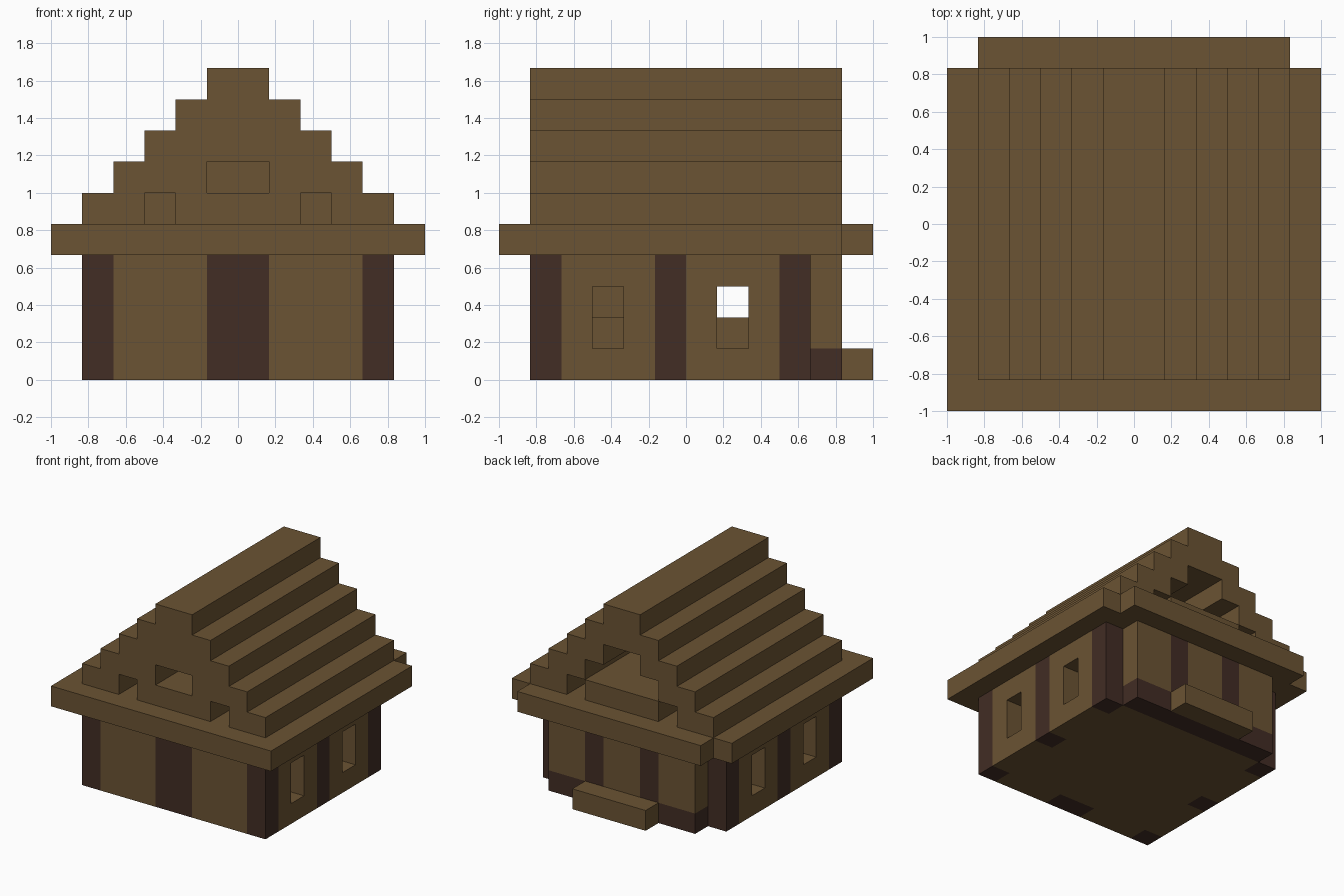
import bpy, bmesh

U = 1 / 6  # one building block

cube = bpy.data.objects.get("Cube")
if cube:
    bpy.data.objects.remove(cube, do_unlink=True)


def material(name, rgb):
    m = bpy.data.materials.new(name)
    m.use_nodes = True
    m.diffuse_color = (*rgb, 1)
    bsdf = next(n for n in m.node_tree.nodes if n.type == 'BSDF_PRINCIPLED')
    bsdf.inputs["Base Color"].default_value = (*rgb, 1)
    bsdf.inputs["Roughness"].default_value = 0.9
    return m


PLANK = material("plank brown", (0.147, 0.087, 0.033))
LOG = material("dark log", (0.054, 0.026, 0.018))


def prism(name, outline, axis, lo, hi, mat):
    """Extrude an outline, given in blocks, along y or z."""
    bm = bmesh.new()

    def place(a, b, t):
        return (a * U, t * U, b * U) if axis == 'y' else (a * U, b * U, t * U)

    face = bm.faces.new([bm.verts.new(place(a, b, lo)) for a, b in outline])
    ext = bmesh.ops.extrude_face_region(bm, geom=[face])
    shift = [p - q for p, q in zip(place(0, 0, hi), place(0, 0, lo))]
    bmesh.ops.translate(bm, vec=shift, verts=[v for v in ext["geom"] if isinstance(v, bmesh.types.BMVert)])
    bmesh.ops.recalc_face_normals(bm, faces=bm.faces)
    me = bpy.data.meshes.new(name)
    bm.to_mesh(me)
    bm.free()
    me.materials.append(mat)
    ob = bpy.data.objects.new(name, me)
    bpy.context.collection.objects.link(ob)
    return ob


def box(name, x, y, z, mat):
    (x0, x1), (y0, y1) = sorted(x), sorted(y)
    return prism(name, [(x0, y0), (x1, y0), (x1, y1), (x0, y1)], 'z', *z, mat)


def cut(target, x, y, z):
    cutter = box("cutter", x, y, z, PLANK)
    mod = target.modifiers.new("opening", 'BOOLEAN')
    mod.operation, mod.solver, mod.object = 'DIFFERENCE', 'EXACT', cutter
    bpy.context.view_layer.objects.active = target
    bpy.ops.object.modifier_apply(modifier=mod.name)
    bpy.data.objects.remove(cutter, do_unlink=True)


# Floor and middle front post
box("floor", (-4, 4), (-4, 4), (0, 1), PLANK)
box("front_middle_post", (-1, 1), (-5, -4), (0, 4), LOG)

# Side walls, posts and windows, mirrored left and right
for s, side in ((1, "left"), (-1, "right")):
    outer = (4 * s, 5 * s)
    for y, label in ((-5, "front"), (-1, "middle"), (3, "back")):
        box(f"{side}_{label}_post", outer, (y, y + 1), (0, 4), LOG)
    for y, label in ((-4, "front"), (0, "back")):
        wall = box(f"{side}_{label}_wall", outer, (y, y + 3), (0, 4), PLANK)
        cut(wall, (3.5 * s, 5.5 * s), (y + 1, y + 2), (1, 3))
    box(f"front_{side}_wall", (s, 4 * s), (-5, -4), (0, 4), PLANK)
    box(f"back_{side}_wall", (2 * s, 4 * s), (4, 5), (1, 4), PLANK)
    box(f"back_{side}_post", (s, 2 * s), (4, 5), (1, 4), LOG)

# Back entrance: sill, middle panel and step
box("back_sill", (-4, 4), (4, 5), (0, 1), LOG)
box("back_panel", (-1, 1), (4, 5), (1, 4), PLANK)
box("back_step", (-2, 2), (5, 6), (0, 1), PLANK)

# Inside furniture
box("bench", (-1, 1), (-3, 2), (1, 2), PLANK)
box("shelf", (-2, -1), (-3, -2), (1, 3), PLANK)

# Eaves slab, notched at the back corners
right_half = [(6, -6), (6, 5), (5, 5), (5, 6)]
prism("eaves", right_half + [(-x, y) for x, y in reversed(right_half)], 'z', 4, 5, PLANK)

# Stepped roof
steps = []
for k in range(5):
    steps += [(5 - k, 5 + k), (5 - k, 6 + k)]
roof = prism("stepped_roof", steps + [(-x, z) for x, z in reversed(steps)], 'y', -5, 5, PLANK)

# Gable openings
cut(roof, (-1, 1), (-6, -2), (6, 7))
cut(roof, (-2, 2), (1, 6), (6, 7))
cut(roof, (-1, 1), (1, 6), (6.5, 8))
for s in (1, -1):
    for y in ((-6, -3), (3, 6)):
        cut(roof, (2 * s, 3 * s), y, (4.5, 6))
